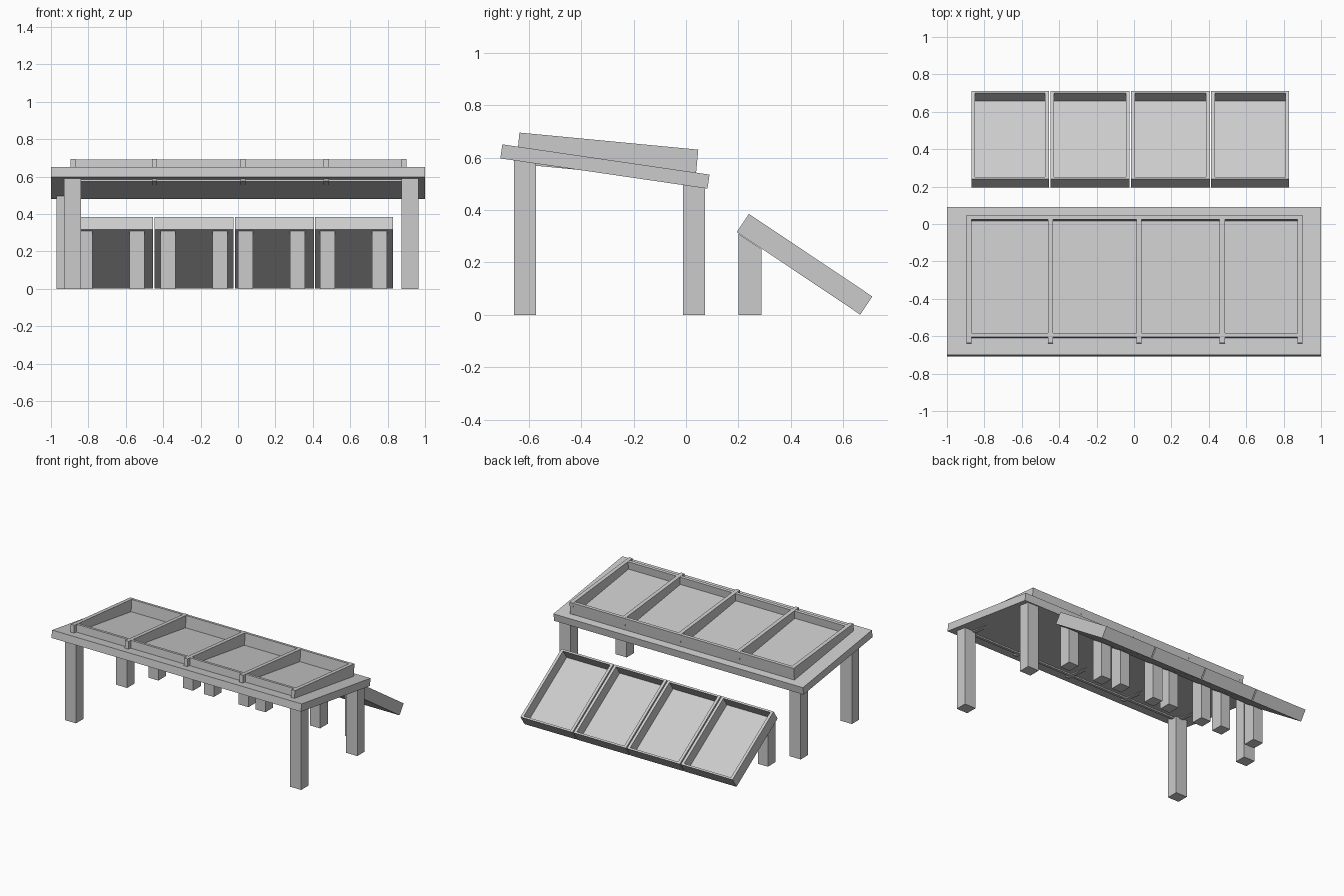
import bpy, bmesh
from math import radians
from mathutils import Matrix, Vector

cube = bpy.data.objects.get("Cube")
if cube:
    bpy.data.objects.remove(cube, do_unlink=True)

grey = bpy.data.materials.new("plain grey")
grey.use_nodes = True
grey.diffuse_color = (0.6, 0.6, 0.6, 1)
grey.node_tree.nodes["Principled BSDF"].inputs["Base Color"].default_value = (0.6, 0.6, 0.6, 1)


def add_box(bm, xs, ys, zs):
    """Box spanning three (low, high) ranges; returns its vertices."""
    verts = bmesh.ops.create_cube(bm, size=1)["verts"]
    for v in verts:
        v.co = Vector([r[0] if c < 0 else r[1] for c, r in zip(v.co, (xs, ys, zs))])
    return verts


def finish(bm, name, matrix=Matrix()):
    mesh = bpy.data.meshes.new(name)
    bm.to_mesh(mesh)
    bm.free()
    mesh.materials.append(grey)
    obj = bpy.data.objects.new(name, mesh)
    obj.matrix_world = matrix
    bpy.context.collection.objects.link(obj)


def slope(y, z, degrees):
    """Frame whose origin is the upper front edge, tipping down to the back."""
    return Matrix.Translation((0, y, z)) @ Matrix.Rotation(radians(-degrees), 4, "X")


# Sloping table top
bm = bmesh.new()
add_box(bm, (-1, 1), (0, 0.798), (-0.054, 0))
finish(bm, "table_top", slope(-0.70, 0.65, 8.3))

# Table legs
for name, x, y, top in (("front_leg_right", -0.885, -0.613, 0.595),
                        ("front_leg_left", 0.92, -0.613, 0.595),
                        ("back_leg_right", -0.925, 0.03, 0.51),
                        ("back_leg_left", 0.92, 0.03, 0.51)):
    bm = bmesh.new()
    add_box(bm, (x - 0.045, x + 0.045), (y - 0.042, y + 0.042), (0, top))
    finish(bm, name)

# Divided frame set into the table top
frame = slope(-0.635, 0.695, 5.45)
height = (-0.12, 0)
bm = bmesh.new()
for x in (-0.882, -0.446, 0.027, 0.472, 0.887):
    add_box(bm, (x - 0.014, x + 0.014), (0, 0.685), height)
finish(bm, "frame_dividers", frame)
bm = bmesh.new()
for y in (0.03, 0.662):
    add_box(bm, (-0.88, 0.885), (y, y + 0.022), (-0.12, -0.001))
finish(bm, "frame_rails", frame)

# Low sloping trays, each on two legs at the raised end
tray_matrix = slope(0.24, 0.385, 33.8)
depth, length, wall = 0.083, 0.566, 0.02
trays = ((-0.87, -0.455, -0.858), (-0.447, -0.023, -0.414),
         (-0.015, 0.405, 0.0), (0.413, 0.83, 0.438))
for i, (x0, x1, leg_x) in enumerate(trays, 1):
    bm = bmesh.new()
    add_box(bm, (x0, x1), (0, length), (-depth, -depth + 0.008))
    for x in (x0, x1 - wall):
        add_box(bm, (x, x + wall), (0, length), (-depth, 0))
    for y in (0, length - 0.013):
        add_box(bm, (x0 + wall, x1 - wall), (y, y + 0.013), (-depth, 0))
    finish(bm, f"tray_{i}", tray_matrix)

    bm = bmesh.new()
    for x in (leg_x, leg_x + 0.278):
        for v in add_box(bm, (x, x + 0.08), (0.2, 0.288), (0, 0.3)):
            if v.co.z > 0.1:  # top follows the tray underside
                v.co.z = 0.313 - 0.67 * (v.co.y - 0.195)
    finish(bm, f"tray_{i}_legs")
